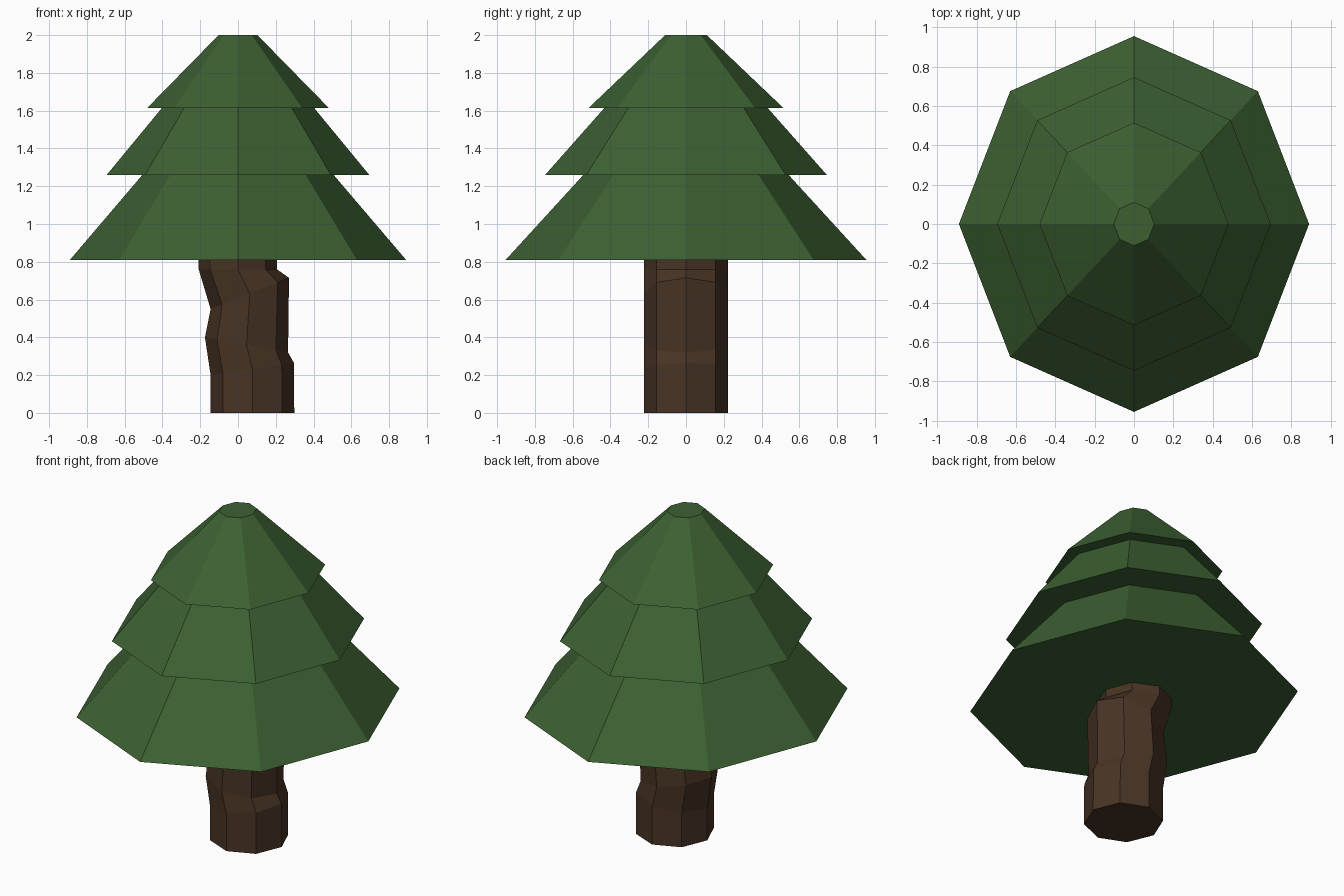
import bpy, bmesh
from math import sin, cos, pi

SIDES = 8

cube = bpy.data.objects.get("Cube")
if cube:
    bpy.data.objects.remove(cube, do_unlink=True)


def material(name, rgb):
    mat = bpy.data.materials.new(name)
    mat.use_nodes = True
    mat.diffuse_color = (*rgb, 1)
    bsdf = mat.node_tree.nodes["Principled BSDF"]
    bsdf.inputs["Base Color"].default_value = (*rgb, 1)
    bsdf.inputs["Roughness"].default_value = 0.9
    return mat


def loft(name, rings, depth, mat):
    """Join eight-sided rings, each (left x, left z, right x, right z, y radius)."""
    bm = bmesh.new()
    loops = []
    for x0, z0, x1, z1, ry in rings:
        loop = []
        for i in range(SIDES):
            a = 2 * pi * i / SIDES
            t = (1 + cos(a)) / 2
            loop.append(bm.verts.new((x0 + (x1 - x0) * t, ry * sin(a), z0 + (z1 - z0) * t)))
        loops.append(loop)
    for low, high in zip(loops, loops[1:]):
        for i in range(SIDES):
            j = (i + 1) % SIDES
            bm.faces.new((low[i], low[j], high[j], high[i]))
    bm.faces.new(loops[0][::-1])
    bm.faces.new(loops[-1])
    bmesh.ops.recalc_face_normals(bm, faces=bm.faces)
    mesh = bpy.data.meshes.new(name)
    bm.to_mesh(mesh)
    bm.free()
    mesh.materials.append(mat)
    obj = bpy.data.objects.new(name, mesh)
    bpy.context.collection.objects.link(obj)
    return obj


green = material("needle green", (0.045, 0.117, 0.032))
brown = material("bark brown", (0.065, 0.034, 0.018))

# Crooked trunk: tilted rings, the last one hidden inside the foliage
trunk_rings = [
    (-0.145, 0.0, 0.298, 0.0),
    (-0.145, 0.20, 0.296, 0.265),
    (-0.175, 0.40, 0.265, 0.32),
    (-0.145, 0.55, 0.27, 0.715),
    (-0.208, 0.76, 0.206, 0.76),
    (-0.208, 0.90, 0.206, 0.90),
]
loft("trunk", [(*ring, 0.222) for ring in trunk_rings], 0, brown)

# Foliage tiers: bottom z, bottom radius, top z, top radius (tops tuck into the next tier)
STRETCH = 1.073
tiers = {
    "lower_foliage": (0.81, 0.89, 1.32, 0.455),
    "middle_foliage": (1.26, 0.695, 1.67, 0.357),
    "upper_foliage": (1.615, 0.48, 2.0, 0.103),
}
for name, (z0, r0, z1, r1) in tiers.items():
    loft(name, [(-r, z, r, z, r * STRETCH) for r, z in ((r0, z0), (r1, z1))], 0, green)
